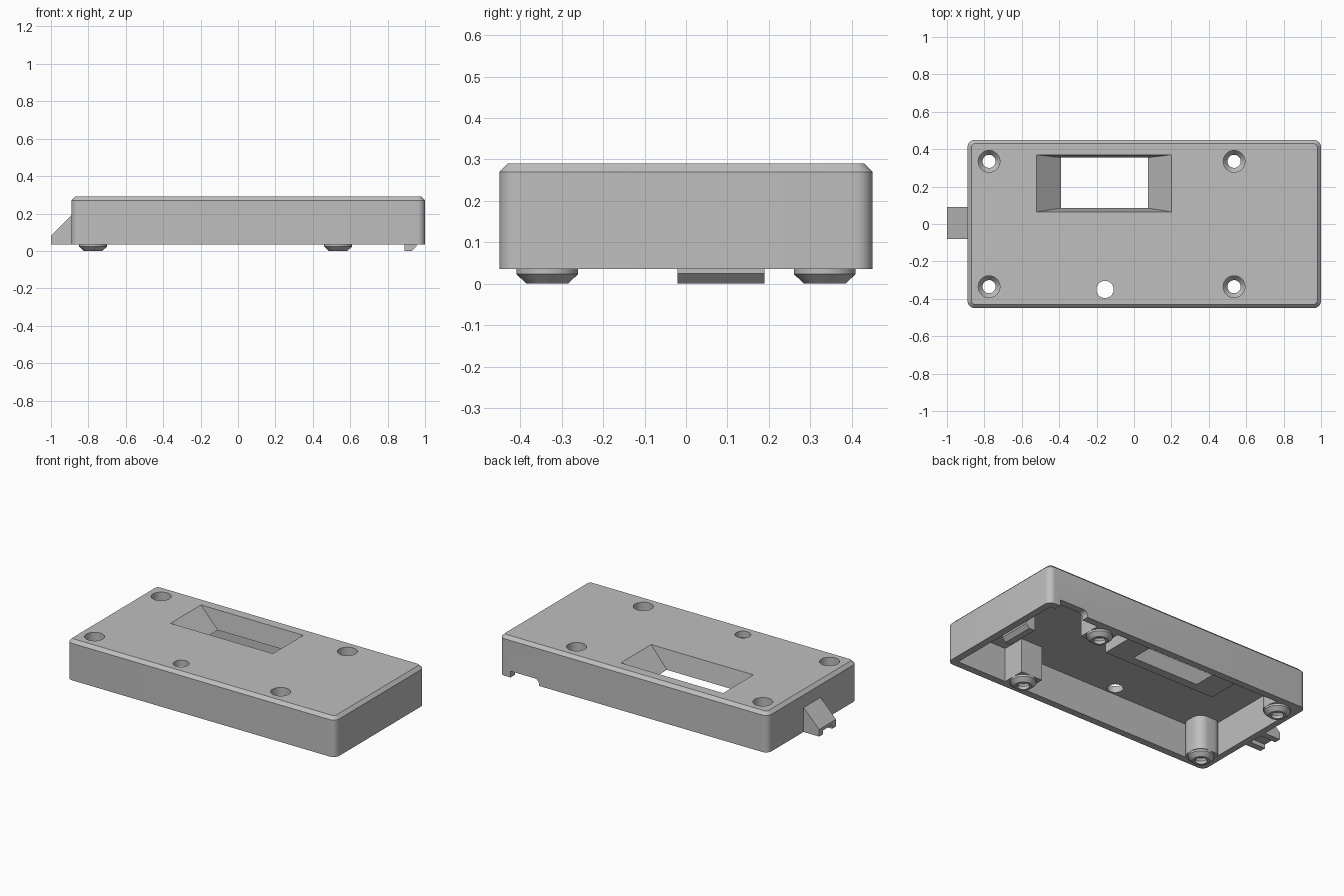
import bpy
import bmesh
from math import cos, sin, pi, radians

cube = bpy.data.objects.get("Cube")
if cube:
    bpy.data.objects.remove(cube, do_unlink=True)

grey = bpy.data.materials.new("plain grey")
grey.use_nodes = True
COLOUR = (0.52, 0.52, 0.52, 1)
grey.diffuse_color = COLOUR
grey.node_tree.nodes["Principled BSDF"].inputs["Base Color"].default_value = COLOUR


def loft(name, rings):
    """Closed solid through a stack of rings with equal point counts."""
    bm = bmesh.new()
    loops = [[bm.verts.new(p) for p in ring] for ring in rings]
    n = len(loops[0])
    for a, b in zip(loops, loops[1:]):
        for i in range(n):
            j = (i + 1) % n
            bm.faces.new((a[i], a[j], b[j], b[i]))
    bm.faces.new(loops[0][::-1])
    bm.faces.new(loops[-1])
    bmesh.ops.recalc_face_normals(bm, faces=bm.faces)
    mesh = bpy.data.meshes.new(name)
    bm.to_mesh(mesh)
    bm.free()
    mesh.materials.append(grey)
    ob = bpy.data.objects.new(name, mesh)
    bpy.context.collection.objects.link(ob)
    return ob


def rect(x0, x1, y0, y1, z):
    return [(x0, y0, z), (x1, y0, z), (x1, y1, z), (x0, y1, z)]


def box(name, x0, x1, y0, y1, z0, z1):
    return loft(name, [rect(x0, x1, y0, y1, z0), rect(x0, x1, y0, y1, z1)])


def round_rect(x0, x1, y0, y1, r, z, seg=8):
    corners = [(x1 - r, y1 - r), (x0 + r, y1 - r), (x0 + r, y0 + r), (x1 - r, y0 + r)]
    return [(cx + r * cos(pi / 2 * (k + i / seg)), cy + r * sin(pi / 2 * (k + i / seg)), z)
            for k, (cx, cy) in enumerate(corners) for i in range(seg + 1)]


def lathe(name, x, y, profile, seg=40):
    return loft(name, [[(x + r * cos(2 * pi * i / seg), y + r * sin(2 * pi * i / seg), z)
                        for i in range(seg)] for r, z in profile])


def prism(name, profile, y0, y1):
    """Side profile in x and z, extruded along y."""
    return loft(name, [[(x, y, z) for x, z in profile] for y in (y0, y1)])


def combine(target, other, operation):
    mod = target.modifiers.new(operation.lower(), 'BOOLEAN')
    mod.operation = operation
    mod.solver = 'EXACT'
    mod.object = other
    bpy.context.view_layer.objects.active = target
    bpy.ops.object.modifier_apply(modifier=mod.name)
    bpy.data.objects.remove(other, do_unlink=True)


# Hollow shell with rounded corners and a chamfered top edge
BOTTOM, TOP, CEILING = 0.035, 0.29, 0.25
shell = loft("case_shell", [
    round_rect(-0.89, 1.0, -0.45, 0.45, 0.04, BOTTOM),
    round_rect(-0.89, 1.0, -0.45, 0.45, 0.04, TOP - 0.02),
    round_rect(-0.87, 0.98, -0.43, 0.43, 0.02, TOP)])
combine(shell, box("cavity", -0.85, 0.955, -0.405, 0.405, -0.1, CEILING), 'DIFFERENCE')

# Raised frame around the window
combine(shell, box("window_frame", -0.55, 0.235, 0.03, 0.42, 0.17, 0.27), 'UNION')

# Screw posts: rounded in the end corners, square beside the long walls
for side in (-1, 1):
    wall = side * 0.42
    for x, inner in ((-0.775, True), (0.535, False)):
        y = side * 0.335
        x0, x1 = (-0.87, x + 0.075) if inner else (x - 0.075, x + 0.075)
        near = side * 0.26
        lo, hi = min(near, wall), max(near, wall)
        if inner:
            post = loft("post", [round_rect(x0, x1, lo, hi, 0.06, z) for z in (BOTTOM, 0.27)])
        else:
            post = box("post", x0, x1, lo, hi, BOTTOM, 0.27)
        combine(shell, post, 'UNION')
        foot = lathe("foot", x, y, [(0.05, 0), (0.0745, 0.023), (0.0745, 0.1)])
        combine(shell, foot, 'UNION')

# Wedge clip on the end wall, with a groove underneath
clip = prism("clip", [(-1.0, BOTTOM), (-0.87, BOTTOM), (-0.87, 0.21), (-1.0, 0.08)], -0.08, 0.09)
combine(clip, box("groove", -1.1, -0.891, -0.04, 0.05, -0.1, 0.06), 'DIFFERENCE')
combine(shell, clip, 'UNION')

# Latch tongue inside the opposite wall
tongue = prism("tongue", [(0.89, 0), (0.93, 0), (0.954, 0.024), (0.954, 0.06),
                          (0.965, 0.06), (0.965, 0.2), (0.89, 0.12)], -0.02, 0.19)
combine(shell, tongue, 'UNION')

# Tapered window
window = loft("window_cut", [rect(-0.39, 0.075, 0.085, 0.355, 0.16),
                             rect(-0.39, 0.075, 0.085, 0.355, 0.17),
                             rect(-0.52, 0.20, 0.065, 0.37, TOP),
                             rect(-0.52, 0.20, 0.065, 0.37, 0.4)])
combine(shell, window, 'DIFFERENCE')

# Counterbored screw holes and the small plain hole
for x in (-0.775, 0.535):
    for y in (-0.335, 0.335):
        hole = lathe("screw_hole", x, y, [(0.035, -0.1), (0.035, 0.02), (0.058, 0.05), (0.058, 0.4)])
        combine(shell, hole, 'DIFFERENCE')
combine(shell, lathe("plain_hole", -0.155, -0.35, [(0.046, 0.1), (0.046, 0.4)]), 'DIFFERENCE')

# Cable notch in the rear wall, rounded at one end
arc = [(0.75 - 0.03 * sin(pi / 2 * i / 6), 0.045 + 0.03 * cos(pi / 2 * i / 6)) for i in range(7)]
notch = prism("cable_notch", [(0.72, -0.1), (0.92, -0.1), (0.92, 0.075)] + arc, 0.39, 0.5)
combine(shell, notch, 'DIFFERENCE')

# Smooth curved faces, keep edges crisp
bpy.ops.object.select_all(action='DESELECT')
shell.select_set(True)
bpy.context.view_layer.objects.active = shell
bpy.ops.object.shade_smooth_by_angle(angle=radians(25))
